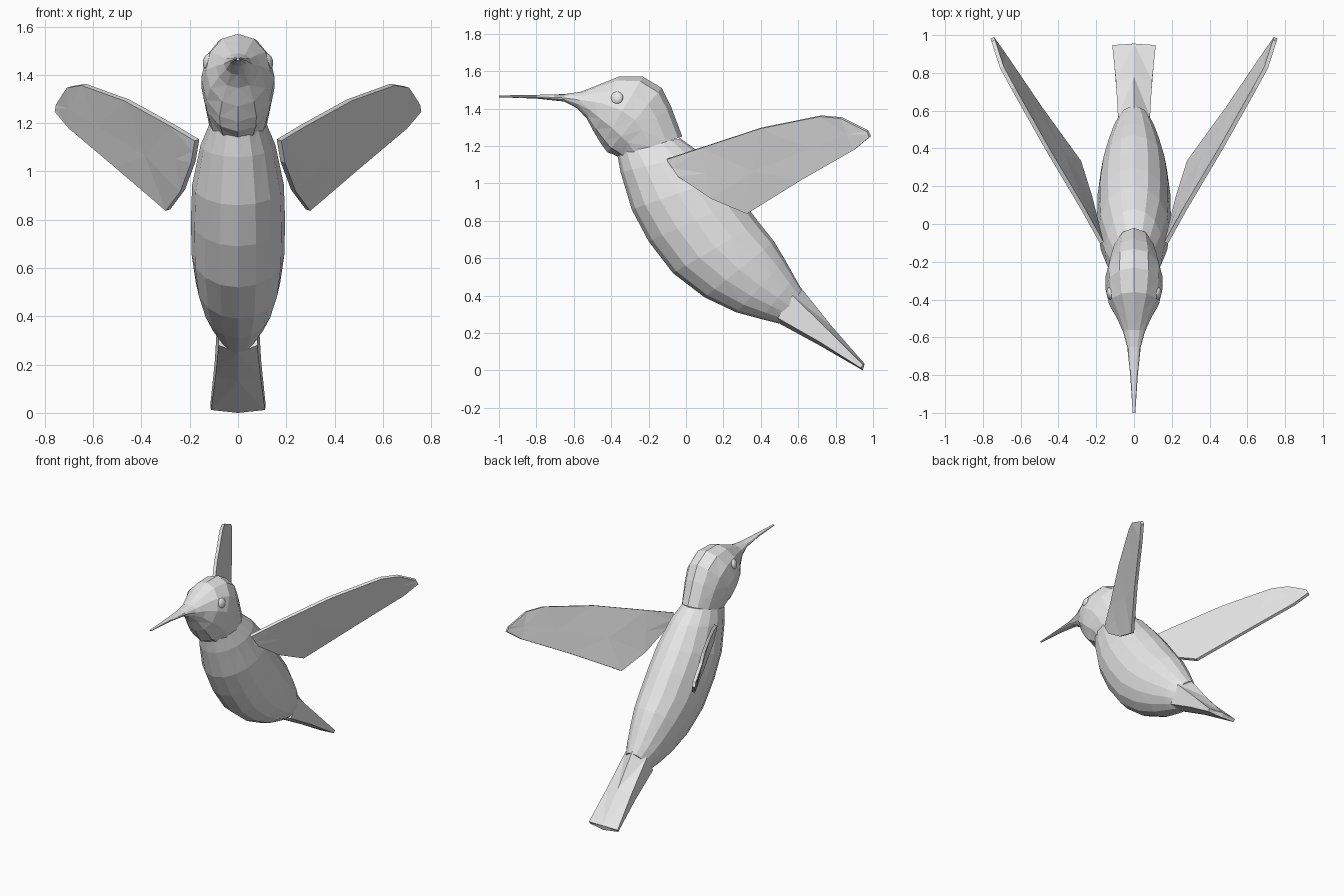
import bpy, bmesh, math
from mathutils import Vector

cube = bpy.data.objects.get("Cube")
if cube:
    bpy.data.objects.remove(cube, do_unlink=True)

grey = bpy.data.materials.new("plain_grey")
grey.use_nodes = True
grey.diffuse_color = (0.8, 0.8, 0.8, 1)
grey.node_tree.nodes["Principled BSDF"].inputs["Base Color"].default_value = (0.8, 0.8, 0.8, 1)


def loft(name, rings):
    """Join closed rings of points into a flat-faced solid with end caps."""
    bm = bmesh.new()
    loops = [[bm.verts.new(p) for p in ring] for ring in rings]
    n = len(loops[0])
    for a, b in zip(loops, loops[1:]):
        for i in range(n):
            j = (i + 1) % n
            bm.faces.new((a[i], a[j], b[j], b[i]))
    bm.faces.new(loops[0])
    bm.faces.new(loops[-1])
    bmesh.ops.triangulate(bm, faces=bm.faces[:], quad_method='SHORT_EDGE')
    bmesh.ops.recalc_face_normals(bm, faces=bm.faces[:])
    mesh = bpy.data.meshes.new(name)
    bm.to_mesh(mesh)
    bm.free()
    mesh.materials.append(grey)
    obj = bpy.data.objects.new(name, mesh)
    bpy.context.collection.objects.link(obj)
    return obj


def oval(top_y, top_z, low_y, low_z, half_width, sides):
    """Oval section between a point on the back and one on the belly."""
    top, low = Vector((0, top_y, top_z)), Vector((0, low_y, low_z))
    mid, up = (top + low) / 2, (top - low) / 2
    points = []
    for i in range(sides):
        a = math.tau * i / sides
        points.append(mid + up * math.cos(a) + Vector((half_width * math.sin(a), 0, 0)))
    return points


# Body: back point, belly point, half width
body = [
    (-0.03, 1.24, -0.37, 1.17, 0.115),
    (0.08, 1.16, -0.35, 1.06, 0.155),
    (0.20, 1.03, -0.29, 0.86, 0.19),
    (0.30, 0.91, -0.20, 0.69, 0.195),
    (0.39, 0.79, -0.07, 0.52, 0.192),
    (0.47, 0.69, 0.10, 0.39, 0.175),
    (0.53, 0.59, 0.27, 0.31, 0.145),
    (0.58, 0.50, 0.40, 0.275, 0.115),
    (0.62, 0.43, 0.50, 0.25, 0.08),
]
loft("body", [oval(*s, 16) for s in body])

# Head with the long tapering beak
head = [
    (-1.0, 1.47, -1.0, 1.46, 0.007),
    (-0.80, 1.473, -0.80, 1.453, 0.02),
    (-0.65, 1.477, -0.65, 1.437, 0.036),
    (-0.56, 1.49, -0.58, 1.40, 0.058),
    (-0.46, 1.53, -0.53, 1.345, 0.092),
    (-0.36, 1.57, -0.49, 1.27, 0.132),
    (-0.23, 1.57, -0.45, 1.205, 0.152),
    (-0.13, 1.51, -0.42, 1.165, 0.15),
    (-0.08, 1.41, -0.39, 1.155, 0.138),
    (-0.02, 1.25, -0.36, 1.14, 0.12),
]
loft("head_and_beak", [oval(*s, 12) for s in head])


# Tail: ridged on top, flat below, widening to the tip
def tail_section(ridge, shoulder, edge, keel):
    sx, sy, sz = shoulder
    ex, ey, ez = edge
    return [(0, *ridge), (sx, sy, sz), (ex, ey, ez),
            (0, *keel), (-ex, ey, ez), (-sx, sy, sz)]


loft("tail", [
    tail_section((0.60, 0.46), (0.085, 0.57, 0.40), (0.08, 0.49, 0.28), (0.50, 0.25)),
    tail_section((0.78, 0.235), (0.096, 0.76, 0.215), (0.093, 0.71, 0.155), (0.72, 0.13)),
    tail_section((0.955, 0.035), (0.115, 0.947, 0.03), (0.112, 0.935, 0.012), (0.945, 0.0)),
])

# Wings: thin blades between a leading and a trailing edge
leading = [(0.17, -0.10, 1.13), (0.27, 0.08, 1.19), (0.46, 0.40, 1.295),
           (0.64, 0.72, 1.36), (0.70, 0.83, 1.35), (0.745, 0.97, 1.28)]
trailing = [(0.185, -0.04, 1.04), (0.23, 0.14, 0.92), (0.29, 0.33, 0.84),
            (0.50, 0.62, 1.02), (0.69, 0.90, 1.18), (0.75, 0.985, 1.25)]
blade_normal = Vector((-0.86, 0.43, 0.28)).normalized()
for side, sign in (("left", 1), ("right", -1)):
    sections = []
    for a, b in zip(leading, trailing):
        a, b = Vector(a), Vector(b)
        line = [a, a.lerp(b, 0.5), b]
        t = blade_normal * 0.011
        ring = [p + t for p in line] + [p - t for p in reversed(line)]
        sections.append([(sign * p.x, p.y, p.z) for p in ring])
    loft(side + "_wing", sections)

    # Eyes: small smooth flattened beads
    bpy.ops.mesh.primitive_uv_sphere_add(segments=16, ring_count=10, radius=0.036,
                                         location=(sign * 0.12, -0.37, 1.455))
    eye = bpy.context.object
    eye.name = side + "_eye"
    eye.scale.x = 0.65
    eye.rotation_euler = (0, sign * math.radians(-12), sign * math.radians(-20))
    eye.data.materials.append(grey)
    bpy.ops.object.shade_smooth()
